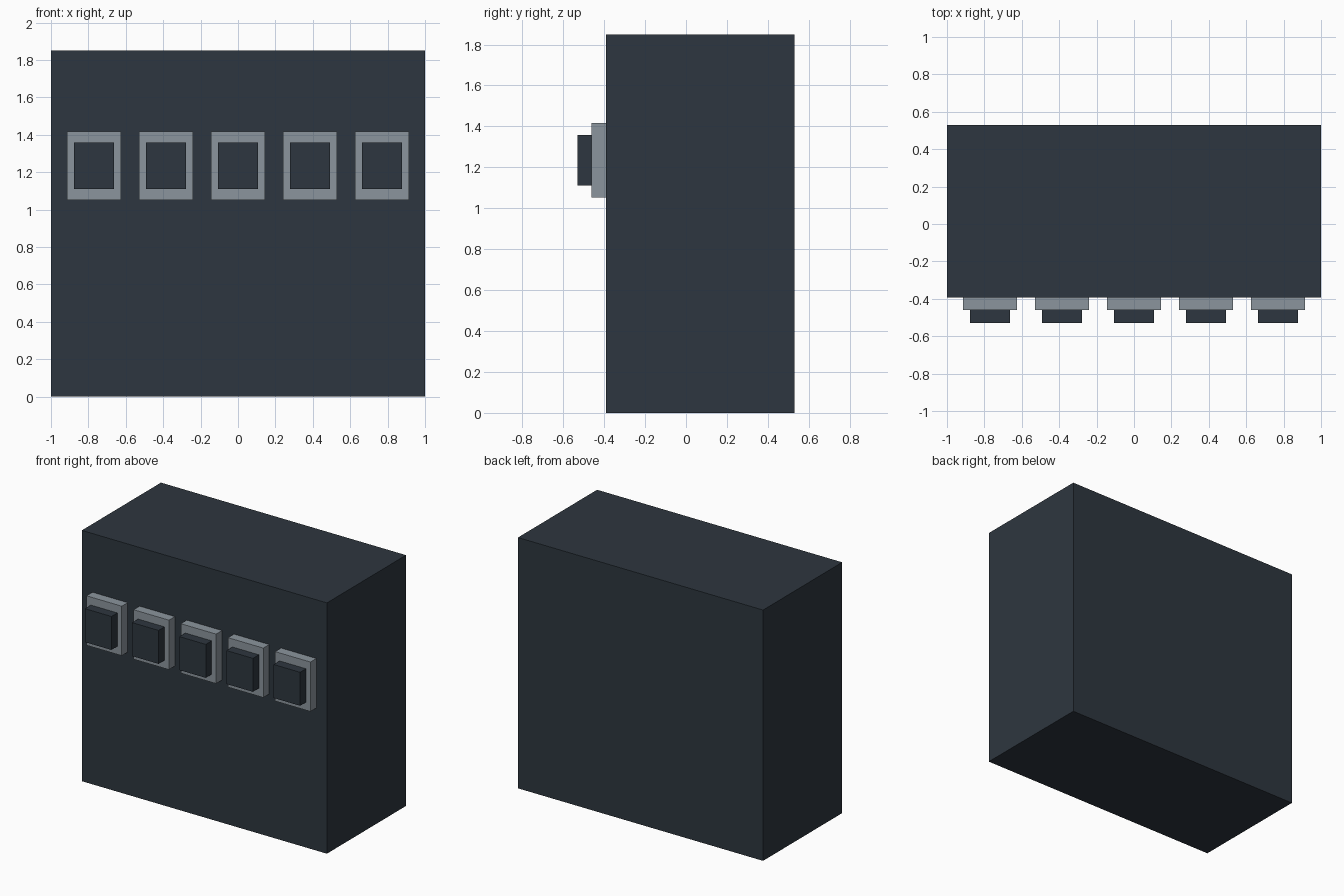
import bpy

if "Cube" in bpy.data.objects:
    bpy.data.objects.remove(bpy.data.objects["Cube"])


def material(name, rgb):
    m = bpy.data.materials.new(name)
    m.diffuse_color = (*rgb, 1.0)
    m.use_nodes = True
    m.node_tree.nodes["Principled BSDF"].inputs["Base Color"].default_value = m.diffuse_color
    return m


def box(name, lo, hi, mat):
    """Axis-aligned box between two corners."""
    bpy.ops.mesh.primitive_cube_add(size=1, location=[(a + b) / 2 for a, b in zip(lo, hi)])
    ob = bpy.context.object
    ob.name = name
    ob.scale = [b - a for a, b in zip(lo, hi)]
    bpy.ops.object.transform_apply(location=False, rotation=False, scale=True)
    ob.data.materials.append(mat)
    return ob


dark = material("dark_casing", (0.027, 0.037, 0.05))
grey = material("grey_plate", (0.26, 0.30, 0.34))

BACK, FRONT, PLATE_FRONT, BUTTON_FRONT = 0.53, -0.392, -0.461, -0.53

# Main casing
box("casing", (-1, FRONT, 0), (1, BACK, 1.85), dark)

# Row of five plates, each carrying a raised button
for i in range(5):
    x = (i - 2) * 0.385
    box(f"button_plate_{i + 1}", (x - 0.144, PLATE_FRONT, 1.052),
        (x + 0.144, FRONT, 1.417), grey)
    box(f"button_{i + 1}", (x - 0.108, BUTTON_FRONT, 1.111),
        (x + 0.108, PLATE_FRONT, 1.358), dark)
